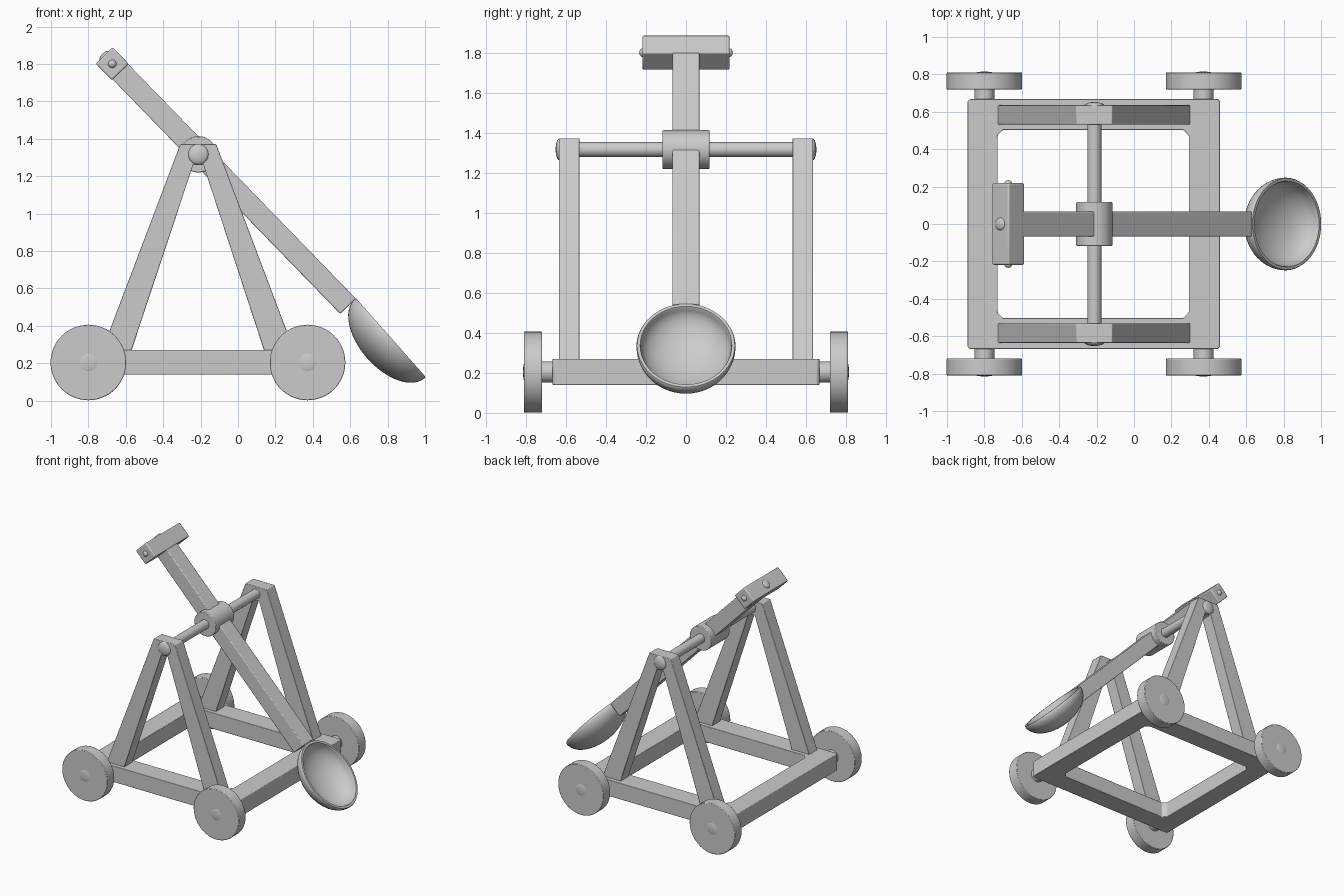
import bpy, bmesh
from math import sin, cos, pi, radians
from mathutils import Matrix, Vector

if "Cube" in bpy.data.objects:
    bpy.data.objects.remove(bpy.data.objects["Cube"])

PIVOT = Vector((-0.212, 0, 1.317))
ARM_ANGLE = radians(45.85)


def finish(name, bm, bevel=0.0, matrix=None):
    bmesh.ops.recalc_face_normals(bm, faces=bm.faces)
    mesh = bpy.data.meshes.new(name)
    bm.to_mesh(mesh)
    bm.free()
    ob = bpy.data.objects.new(name, mesh)
    bpy.context.collection.objects.link(ob)
    if matrix:
        ob.matrix_world = matrix
    if bevel:
        m = ob.modifiers.new("bevel", 'BEVEL')
        m.width, m.segments, m.limit_method = bevel, 2, 'ANGLE'
    bpy.ops.object.select_all(action='DESELECT')
    ob.select_set(True)
    bpy.context.view_layer.objects.active = ob
    bpy.ops.object.shade_smooth_by_angle(angle=radians(35))
    return ob


def box(name, lo, hi, bevel=0.005, matrix=None):
    bm = bmesh.new()
    bmesh.ops.create_cube(bm, size=1)
    lo, hi = Vector(lo), Vector(hi)
    for v in bm.verts:
        v.co = (lo + hi) / 2 + v.co * (hi - lo)
    return finish(name, bm, bevel, matrix)


def rod(name, x, z, y0, y1, r, bevel=0.0, seg=48):
    bm = bmesh.new()
    m = Matrix.Translation((x, (y0 + y1) / 2, z)) @ Matrix.Rotation(pi / 2, 4, 'X')
    bmesh.ops.create_cone(bm, cap_ends=True, segments=seg, radius1=r, radius2=r,
                          depth=abs(y1 - y0), matrix=m)
    return finish(name, bm, bevel)


def dome(name, loc, scale, matrix=None):
    bm = bmesh.new()
    bmesh.ops.create_uvsphere(bm, u_segments=24, v_segments=12, radius=1)
    for v in bm.verts:
        v.co = Vector(a * b for a, b in zip(v.co, scale)) + Vector(loc)
    return finish(name, bm, 0, matrix)


def chamfered(x0, x1, y0, y1, c):
    return [(x0 + c, y0), (x1 - c, y0), (x1, y0 + c), (x1, y1 - c),
            (x1 - c, y1), (x0 + c, y1), (x0, y1 - c), (x0, y0 + c)]


# base frame: one rectangular ring with chamfered corners
bm = bmesh.new()
outer = chamfered(-0.89, 0.46, -0.668, 0.668, 0.012)
inner = chamfered(-0.73, 0.293, -0.503, 0.503, 0.03)
rings = [[bm.verts.new((x, y, z)) for x, y in loop]
         for loop, z in ((outer, 0.14), (outer, 0.27), (inner, 0.27), (inner, 0.14))]
for k in range(4):
    a, b = rings[k], rings[(k + 1) % 4]
    for i in range(8):
        j = (i + 1) % 8
        bm.faces.new((a[i], a[j], b[j], b[i]))
finish("base_frame", bm, 0.004)

# wheels, axle stubs and hub caps
for s, side in ((-1, "front"), (1, "back")):
    for x, end in ((-0.8, "left"), (0.372, "right")):
        tag = f"{side}_{end}"
        rod("wheel_" + tag, x, 0.204, s * 0.72, s * 0.81, 0.202, 0.004, 64)
        rod("axle_" + tag, x, 0.204, s * 0.6, s * 0.73, 0.053)
        dome("hub_cap_" + tag, (x, s * 0.805, 0.204), (0.053, 0.01, 0.053))

# A-shaped side supports with pivot caps
PROFILE = [(-0.73, 0.26), (-0.572, 0.26), (-0.24, 1.26), (-0.185, 1.26),
           (0.142, 0.26), (0.303, 0.26), (-0.117, 1.373), (-0.308, 1.373)]
for s, side in ((-1, "front"), (1, "back")):
    bm = bmesh.new()
    a = [bm.verts.new((x, s * 0.532, z)) for x, z in PROFILE]
    b = [bm.verts.new((x, s * 0.635, z)) for x, z in PROFILE]
    for i in range(8):
        j = (i + 1) % 8
        bm.faces.new((a[i], a[j], b[j], b[i]))
    for v in (a, b):
        for q in ((0, 1, 2, 7), (2, 3, 6, 7), (3, 4, 5, 6)):
            bm.faces.new([v[i] for i in q])
    finish("support_" + side, bm, 0.004)
    dome("pivot_cap_" + side, (PIVOT.x, s * 0.632, PIVOT.z), (0.055, 0.02, 0.055))

# pivot rod and its sleeve
rod("pivot_rod", PIVOT.x, PIVOT.z, -0.54, 0.54, 0.037)
rod("pivot_sleeve", PIVOT.x, PIVOT.z, -0.117, 0.117, 0.097, 0.005)

# throwing arm, with local x running down its length
arm = Matrix.Translation(PIVOT) @ Matrix.Rotation(ARM_ANGLE, 4, 'Y')
box("throwing_arm", (-0.66, -0.067, -0.05), (1.14, 0.067, 0.067), 0.006, arm)

# counterweight head with small studs
box("counterweight", (-0.73, -0.218, -0.056), (-0.606, 0.218, 0.07), 0.008, arm)
for s in (-1, 1):
    dome("counterweight_stud", (-0.668, s * 0.216, 0.007), (0.022, 0.018, 0.022), arm)
dome("counterweight_end_stud", (-0.729, 0, 0.007), (0.014, 0.034, 0.034), arm)

# hollow spoon bowl: lathed section stretched along the arm
N, SEG = 12, 48
section = [(sin(i / N * pi / 2), -0.16 * cos(i / N * pi / 2)) for i in range(N + 1)]
section += [(0.985, 0.008), (0.925, 0.008)]
section += [(0.91 * cos(i / N * pi / 2), -0.135 * sin(i / N * pi / 2)) for i in range(N + 1)]
bm = bmesh.new()
rows = []
for r, z in section:
    if r < 1e-6:
        rows.append([bm.verts.new((0, 0, z))] * SEG)
    else:
        rows.append([bm.verts.new((0.282 * r * cos(2 * pi * k / SEG),
                                   0.248 * r * sin(2 * pi * k / SEG), z)) for k in range(SEG)])
for a, b in zip(rows, rows[1:]):
    for k in range(SEG):
        j = (k + 1) % SEG
        bm.faces.new(list(dict.fromkeys((a[k], a[j], b[j], b[k]))))
finish("spoon_bowl", bm, 0,
       Matrix.Translation((0.811, 0, 0.332)) @ Matrix.Rotation(radians(48.5), 4, 'Y'))
